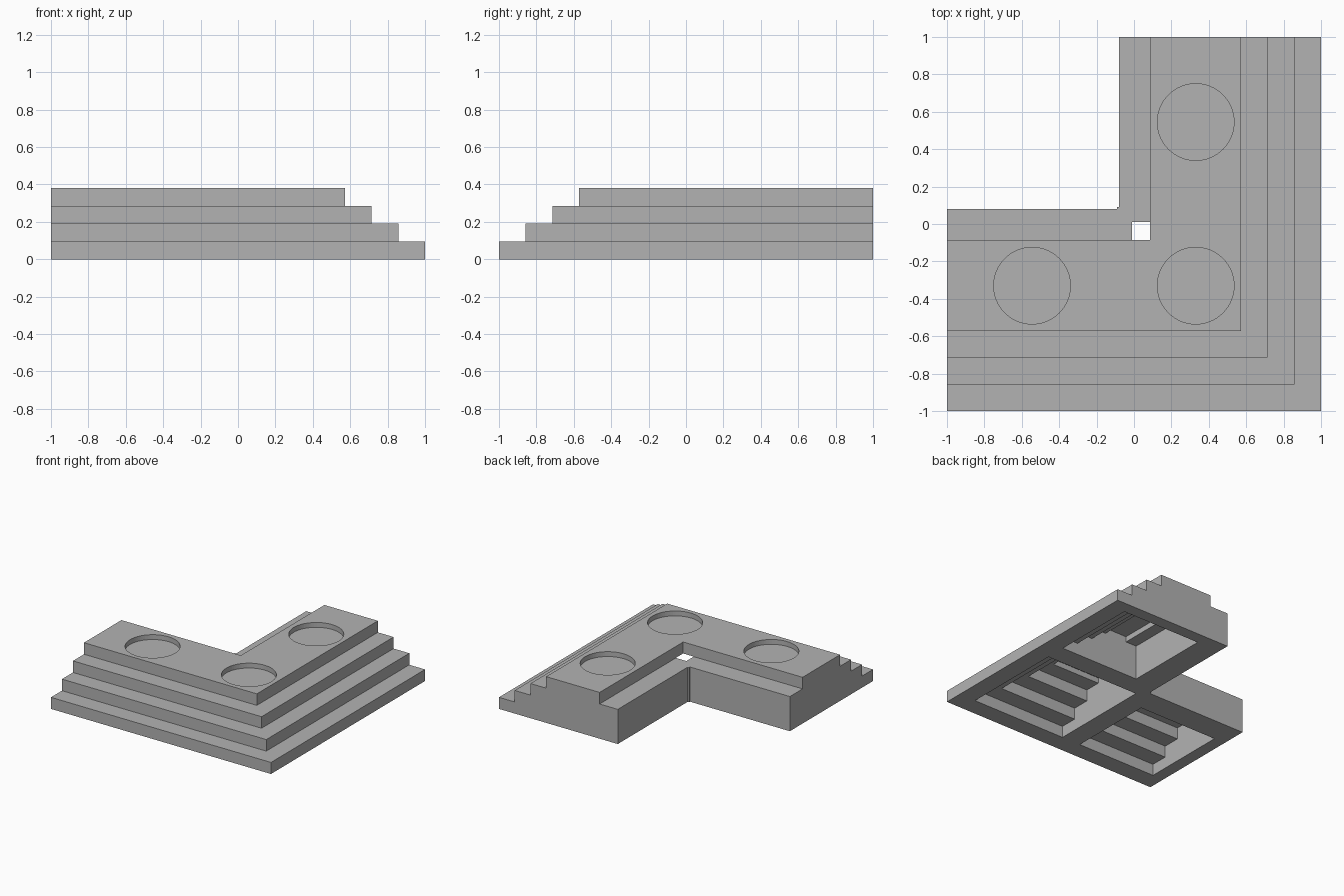
import bpy, bmesh, math

default = bpy.data.objects.get("Cube")
if default:
    bpy.data.objects.remove(default, do_unlink=True)

# Single stone material
stone = bpy.data.materials.new("stone_grey")
stone.use_nodes = True
GREY = (0.45, 0.45, 0.45, 1)
stone.diffuse_color = GREY
stone.node_tree.nodes["Principled BSDF"].inputs["Base Color"].default_value = GREY

TIER = 0.095      # step height
TREAD = 0.143     # step depth
TOP = 4 * TIER
LEDGE = 3 * TIER  # height of the inner ledge


def make_object(name, bm):
    bmesh.ops.recalc_face_normals(bm, faces=bm.faces)
    mesh = bpy.data.meshes.new(name)
    bm.to_mesh(mesh)
    bm.free()
    mesh.materials.append(stone)
    obj = bpy.data.objects.new(name, mesh)
    bpy.context.collection.objects.link(obj)
    return obj


def loft(name, profile, stations):
    """Sweep a (u, z) profile through stations; each maps u to (x, y)."""
    bm = bmesh.new()
    rings = [[bm.verts.new((*place(u), z)) for u, z in profile] for place in stations]
    n = len(profile)
    for a, b in zip(rings, rings[1:]):
        for i in range(n):
            j = (i + 1) % n
            bm.faces.new((a[i], a[j], b[j], b[i]))
    bm.faces.new(rings[0])
    bm.faces.new(rings[-1])
    bmesh.ops.remove_doubles(bm, verts=bm.verts, dist=1e-5)
    return make_object(name, bm)


def stairs(outer, base, count):
    """Stepped outline going up and inward from the outer edge."""
    points = []
    for k in range(count):
        u = outer - k * TREAD
        points += [(u, k * TIER if k else base), (u, (k + 1) * TIER)]
    return points


def arms(end):
    """Stations for a mitred corner, symmetric about the diagonal."""
    return [lambda u: (u, end), lambda u: (u, -u), lambda u: (-end, -u)]


# Corner staircase with an inner ledge
body = loft("corner_steps",
            stairs(1, 0, 4) + [(0.085, TOP), (0.085, LEDGE), (-0.08, LEDGE), (-0.08, 0)],
            arms(1))

# Stepped hollows underneath, with a shallow groove in each ceiling
groove = [(0.43, LEDGE), (0.43, 0.33), (0.23, 0.33), (0.23, LEDGE)]
hollow = stairs(0.85, -0.05, 3) + groove
pit = hollow + [(0.13, LEDGE), (0.13, -0.05)]
corner_pit = hollow + [(0.086, LEDGE), (0.086, 0.3), (-0.01, 0.3), (-0.01, -0.05)]
cutters = [
    loft("back_pit", pit, [lambda u: (u, 0.18), lambda u: (u, 0.9)]),
    loft("side_pit", pit, [lambda u: (-0.18, -u), lambda u: (-0.9, -u)]),
    loft("corner_pit", corner_pit, arms(0.01)),
]

# Round sockets in the top
for x, y in ((0.33, 0.545), (0.33, -0.33), (-0.545, -0.33)):
    circle = [(math.cos(math.tau * i / 64), math.sin(math.tau * i / 64)) for i in range(64)]
    bm = bmesh.new()
    face = bm.faces.new([bm.verts.new((x + 0.205 * c, y + 0.205 * s, 0.34)) for c, s in circle])
    lifted = bmesh.ops.extrude_face_region(bm, geom=[face])["geom"]
    bmesh.ops.translate(bm, vec=(0, 0, 0.1),
                        verts=[v for v in lifted if isinstance(v, bmesh.types.BMVert)])
    cutters.append(make_object("socket", bm))

for cutter in cutters:
    cutter.hide_render = True
    cut = body.modifiers.new(cutter.name, "BOOLEAN")
    cut.operation = "DIFFERENCE"
    cut.solver = "EXACT"
    cut.object = cutter

# Bake the cuts and drop the cutters
bpy.context.view_layer.update()
baked = bpy.data.meshes.new_from_object(
    body.evaluated_get(bpy.context.evaluated_depsgraph_get()))
body.modifiers.clear()
body.data = baked
for cutter in cutters:
    bpy.data.objects.remove(cutter, do_unlink=True)

# Small square bead filling the inside corner
loft("corner_bead", [(-0.092, 0), (-0.07, 0), (-0.07, LEDGE - 0.001), (-0.092, LEDGE - 0.001)],
     [lambda u: (u, 0.07), lambda u: (u, 0.092)])
